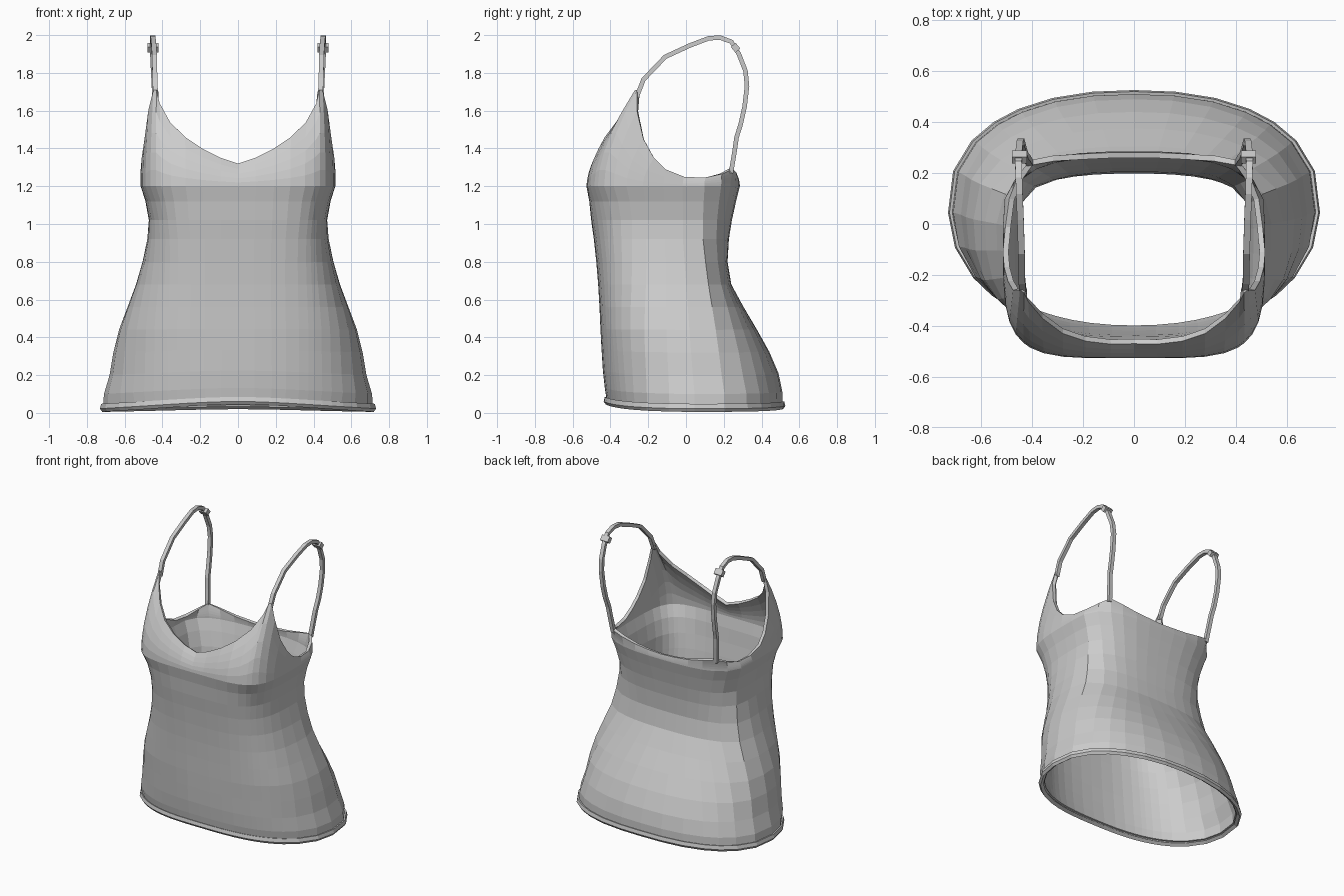
import bpy, bmesh
from math import sin, cos, radians
from mathutils import Vector

if "Cube" in bpy.data.objects:
    bpy.data.objects.remove(bpy.data.objects["Cube"])


def make_object(name, rows, closed_loop=True, caps=False):
    """Skin a stack of equal-length point rows with quads."""
    bm = bmesh.new()
    vs = [[bm.verts.new(p) for p in row] for row in rows]
    n = len(rows[0])
    for a, b in zip(vs, vs[1:]):
        for i in range(n):
            j = (i + 1) % n
            bm.faces.new((a[i], a[j], b[j], b[i]))
    if caps:
        bm.faces.new(vs[0][::-1])
        bm.faces.new(vs[-1])
        bmesh.ops.recalc_face_normals(bm, faces=bm.faces)
    me = bpy.data.meshes.new(name)
    bm.to_mesh(me)
    bm.free()
    ob = bpy.data.objects.new(name, me)
    bpy.context.collection.objects.link(ob)
    return ob


def solidify(ob, thickness):
    m = ob.modifiers.new("cloth_thickness", 'SOLIDIFY')
    m.thickness = thickness
    m.offset = -1


# Top edge, front centre to back centre: angle, x, y, z
RIM = [(0, 0, -.47, 1.32), (10, .09, -.472, 1.35), (20, .19, -.46, 1.40),
       (28, .28, -.43, 1.46), (35, .36, -.37, 1.54), (40, .415, -.305, 1.64),
       (43, .432, -.27, 1.71), (47, .448, -.258, 1.71), (52, .475, -.26, 1.60),
       (58, .495, -.225, 1.45), (66, .51, -.17, 1.35), (77, .515, -.11, 1.29),
       (88, .505, -.01, 1.25), (101, .49, .10, 1.245), (112, .455, .19, 1.265),
       (121, .41, .25, 1.29), (130, .32, .268, 1.27), (143, .21, .275, 1.25),
       (160, .10, .28, 1.24), (180, 0, .28, 1.235)]
COLS = RIM + [(-a, -x, y, z) for a, x, y, z in RIM[-2:0:-1]]

# Body sections: z, half width, widest y, front y, back y, front/back squareness
RINGS = [(.03, .715, .07, -.42, .51, 2.2, 2.3), (.10, .71, .07, -.43, .51, 2.3, 2.3),
         (.20, .68, .06, -.44, .49, 2.4, 2.3), (.32, .66, .05, -.447, .44, 2.5, 2.3),
         (.44, .63, .04, -.453, .375, 2.7, 2.3), (.56, .585, .03, -.458, .305, 2.9, 2.4),
         (.68, .54, .02, -.465, .24, 3.1, 2.5), (.80, .505, .01, -.475, .22, 3.3, 2.6),
         (.92, .48, 0, -.488, .227, 3.6, 2.7), (1.02, .472, 0, -.502, .243, 3.9, 2.8),
         (1.12, .49, 0, -.512, .265, 4.2, 2.9), (1.20, .515, 0, -.527, .285, 4.8, 3)]


def section(ring, grow=0):
    z, w, yc, f, b, nf, nb = ring
    row = []
    for a, *_ in COLS:
        dx, dy = sin(radians(a)), -cos(radians(a))
        depth, n = (yc - f, nf) if dy < 0 else (b - yc, nb)
        r = ((abs(dx) / (w + grow)) ** n + (abs(dy) / (depth + grow)) ** n) ** (-1 / n)
        # hem rises a little at the front and back
        wave = (.04 if dy < 0 else .015) * dy * dy * max(0, 1 - z / .5)
        row.append(Vector((r * dx, yc + r * dy, z + wave)))
    return row


# Body: stacked sections, then columns curving up to the neckline and armholes
rows = [section(r) for r in RINGS]
base = rows[-1]
for k in range(1, 6):
    t = k / 5
    row = []
    for p, (a, x, y, z) in zip(base, COLS):
        top = Vector((x, y, z))
        ctrl = Vector((p.x, p.y, p.z + .4 * (z - p.z)))
        row.append((1 - t) ** 2 * p + 2 * t * (1 - t) * ctrl + t * t * top)
    rows.append(row)
solidify(make_object("camisole_body", rows), .022)

# Hem band: slightly proud strip round the bottom
hem = [section((z,) + RINGS[0][1:], g) for z, g in ((.005, .004), (.022, .016), (.048, .01))]
solidify(make_object("hem_band", hem), .025)

# Shoulder straps: rectangular ribbon swept along a side-view path
STRAP = [(.436, -.262, 1.67), (.44, -.225, 1.765), (.442, -.11, 1.885), (.446, .02, 1.945),
         (.45, .12, 1.983), (.452, .18, 1.987), (.454, .24, 1.965), (.452, .28, 1.90),
         (.448, .315, 1.81), (.444, .323, 1.73), (.44, .31, 1.62), (.435, .29, 1.53),
         (.428, .268, 1.46), (.42, .258, 1.39), (.408, .238, 1.27)]


def sweep(name, path, wx, wt):
    rows = []
    for i, p in enumerate(path):
        tan = (path[min(i + 1, len(path) - 1)] - path[max(i - 1, 0)]).normalized()
        side = Vector((1, 0, 0))
        nor = tan.cross(side).normalized()
        rows.append([p + side * sx * wx / 2 + nor * sn * wt / 2
                     for sx, sn in ((1, 1), (-1, 1), (-1, -1), (1, -1))])
    return make_object(name, rows, caps=True)


for s, label in ((1, "right"), (-1, "left")):
    sweep("strap_" + label, [Vector((s * x, y, z)) for x, y, z in STRAP], .026, .024)
    # strap adjuster slide
    sweep("strap_slider_" + label,
          [Vector((s * .45, .25, 1.948)), Vector((s * .45, .275, 1.918))], .06, .034)
